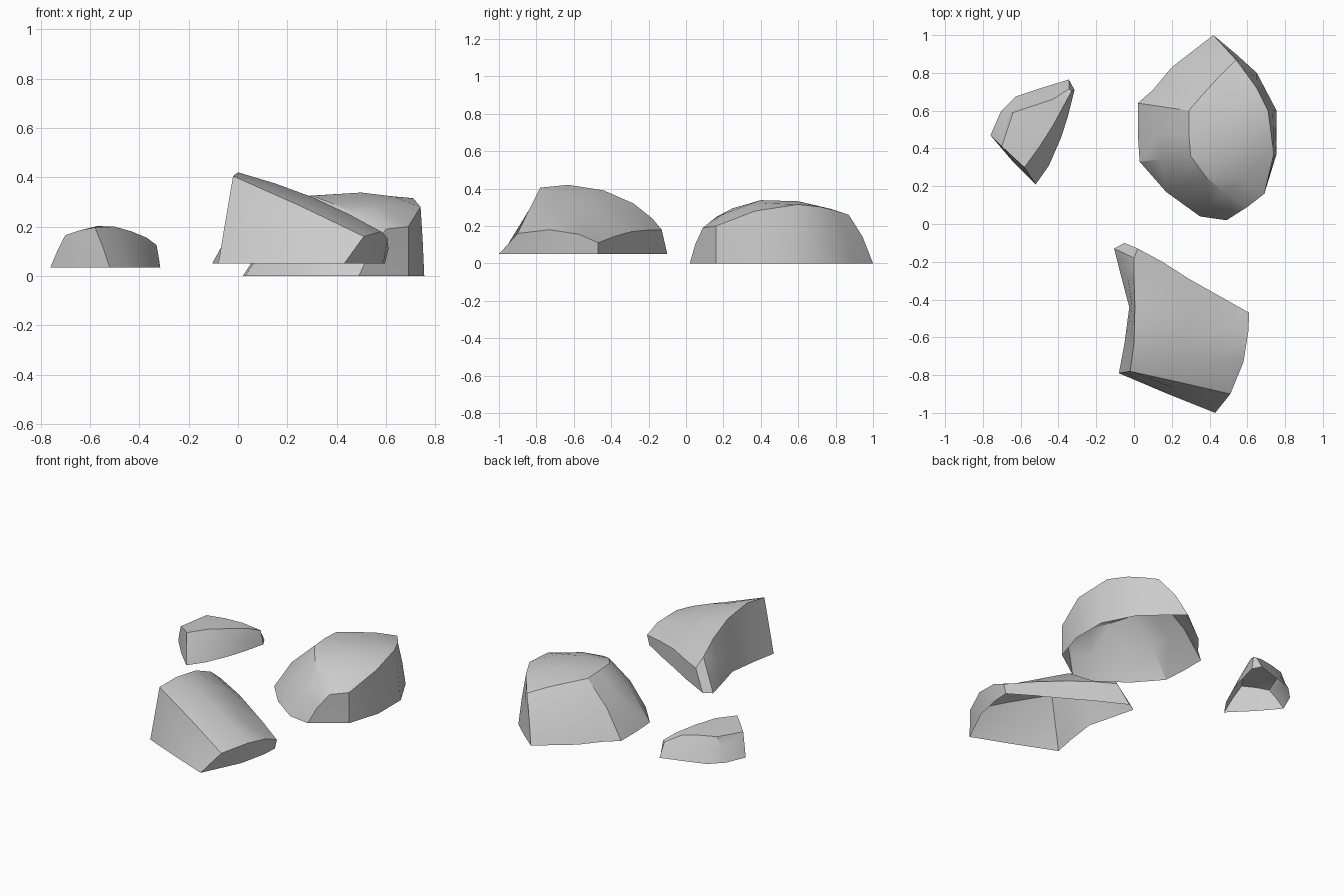
import bpy, bmesh, math
from mathutils import Vector
from mathutils.geometry import delaunay_2d_cdt


def rock(name, floor, pairs, crown, bulge):
    """Open-bottomed boulder: base ring, slightly bulged mid ring, crest ring, domed top.
    pairs = (crest x, y, z, base x, y) going round the outline."""
    n = len(pairs)
    bm = bmesh.new()
    crest = [Vector(p[:3]) for p in pairs]
    base = [Vector((p[3], p[4], floor)) for p in pairs]
    mid = []
    for c, b in zip(crest, base):
        run = Vector((b.x - c.x, b.y - c.y, 0))
        push = run * bulge + Vector((0, 0, run.length * bulge))
        mid.append((c + b) / 2 + push)

    # Side walls
    rings = [[bm.verts.new(v) for v in ring] for ring in (base, mid, crest)]
    for lo, hi in zip(rings, rings[1:]):
        for i in range(n):
            j = (i + 1) % n
            bm.faces.new((lo[i], lo[j], hi[j], hi[i]))

    # Top surface, triangulated between the crest and the crown points
    top = rings[2] + [bm.verts.new(v) for v in crown]
    edges = [(i, (i + 1) % n) for i in range(n)]
    out = delaunay_2d_cdt([v.co.xy for v in top], edges, [], 1, 1e-5)
    for tri in out[2]:
        bm.faces.new([top[out[3][k][0]] for k in tri])

    # Face everything outward
    bmesh.ops.recalc_face_normals(bm, faces=bm.faces)
    bm.normal_update()
    if sum(f.normal.z * f.calc_area() for f in bm.faces) < 0:
        bmesh.ops.reverse_faces(bm, faces=bm.faces)
    me = bpy.data.meshes.new(name)
    bm.to_mesh(me)
    bm.free()
    ob = bpy.data.objects.new(name, me)
    bpy.context.collection.objects.link(ob)
    bpy.ops.object.select_all(action='DESELECT')
    ob.select_set(True)
    bpy.context.view_layer.objects.active = ob
    bpy.ops.object.shade_smooth_by_angle(angle=math.radians(32))
    return ob


# Large rounded rock at the back right
rock("large_rock", 0.0, [
    (.30, .36, .325, .03, .33), (.29, .48, .325, .02, .48),
    (.29, .60, .320, .02, .64), (.35, .67, .310, .10, .71),
    (.45, .78, .290, .20, .83), (.54, .87, .260, .42, 1.0),
    (.60, .79, .285, .54, .90), (.65, .72, .302, .65, .80),
    (.71, .60, .315, .755, .60), (.74, .37, .280, .755, .37),
    (.69, .16, .200, .69, .16), (.60, .09, .190, .49, .02),
    (.48, .165, .250, .35, .04), (.38, .25, .295, .17, .17),
], [(.50, .40, .338), (.53, .60, .332), (.57, .25, .283), (.63, .42, .322)], .07)

# Wedge-shaped rock at the front
rock("wedge_rock", 0.05, [
    (-.02, -.78, .405, -.08, -.79), (0, -.63, .42, -.05, -.63),
    (.005, -.44, .39, -.025, -.44), (0, -.28, .32, -.07, -.27),
    (0, -.18, .24, -.105, -.13), (.02, -.13, .18, -.05, -.10),
    (.15, -.20, .178, .14, -.20), (.29, -.29, .17, .29, -.29),
    (.45, -.38, .145, .45, -.38), (.61, -.47, .11, .595, -.47),
    (.605, -.57, .155, .59, -.57), (.58, -.73, .18, .55, -.75),
    (.51, -.90, .16, .43, -1.0), (.25, -.84, .285, .18, -.90),
], [(.15, -.64, .375), (.15, -.43, .335), (.30, -.67, .32), (.30, -.48, .27),
    (.45, -.71, .25), (.45, -.55, .21), (.12, -.29, .265)], 0)

# Small rock at the back left
rock("small_rock", 0.035, [
    (-.58, .30, .197, -.52, .21), (-.50, .41, .20, -.45, .31),
    (-.43, .52, .18, -.385, .46), (-.37, .63, .155, -.35, .57),
    (-.33, .705, .125, -.315, .71), (-.345, .715, .12, -.345, .765),
    (-.43, .66, .165, -.49, .72), (-.535, .625, .18, -.625, .675),
    (-.64, .59, .185, -.705, .595), (-.70, .41, .165, -.76, .47),
    (-.64, .355, .185, -.65, .34),
], [(-.57, .46, .202)], .03)
